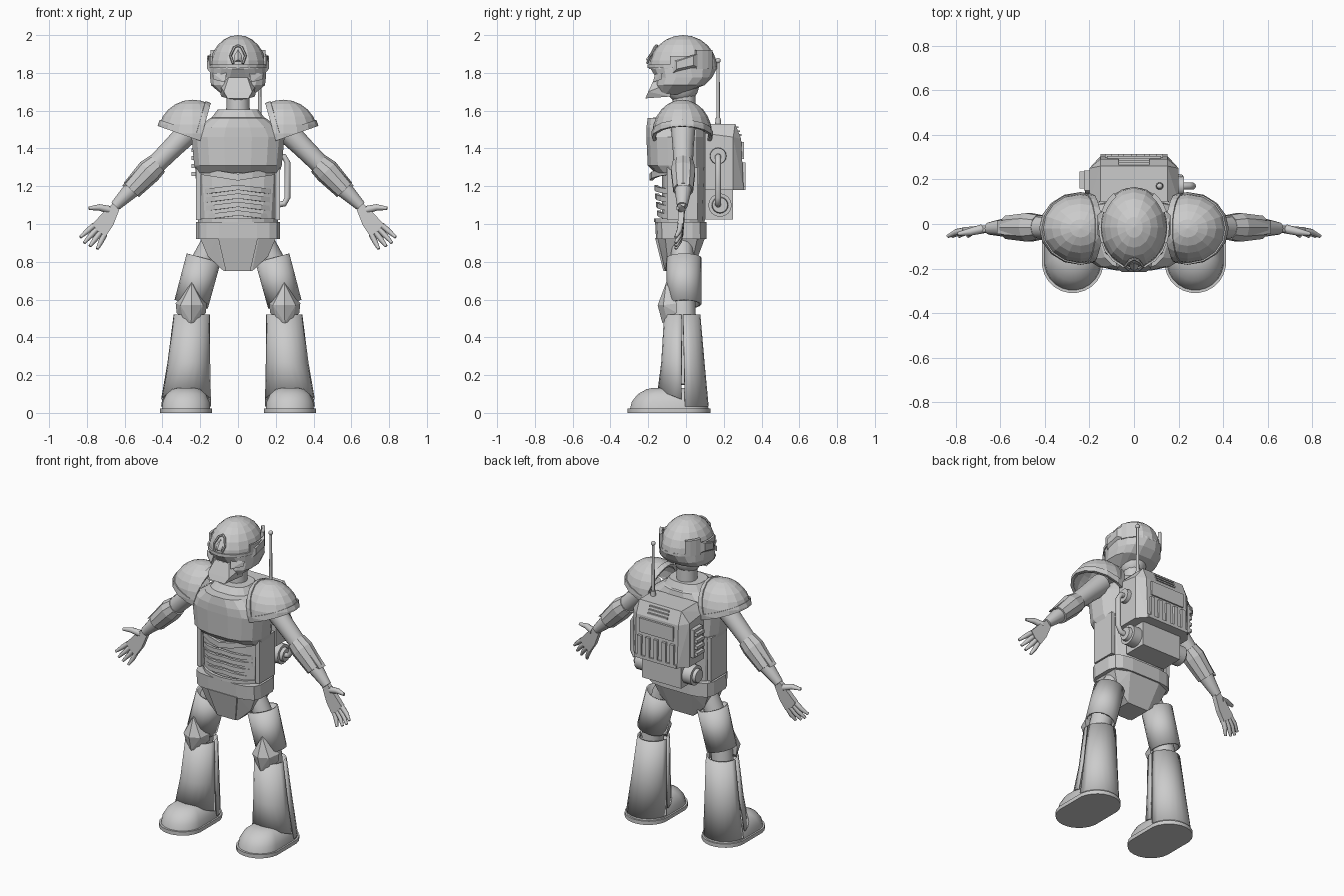
import bpy, bmesh
from math import sin, cos, pi, radians
from mathutils import Vector, Matrix

if "Cube" in bpy.data.objects:
    bpy.data.objects.remove(bpy.data.objects["Cube"])

grey = bpy.data.materials.new("plain grey")
grey.use_nodes = True
grey.diffuse_color = (0.6, 0.6, 0.6, 1)
grey.node_tree.nodes["Principled BSDF"].inputs["Base Color"].default_value = (0.6, 0.6, 0.6, 1)


def finish(bm, name, smooth=0, mirror=False, thick=0):
    """Turn a bmesh into a named object, optionally smooth, mirrored, thickened."""
    bmesh.ops.recalc_face_normals(bm, faces=bm.faces)
    me = bpy.data.meshes.new(name)
    bm.to_mesh(me)
    bm.free()
    me.materials.append(grey)
    ob = bpy.data.objects.new(name, me)
    bpy.context.collection.objects.link(ob)
    if thick:
        ob.modifiers.new("thickness", "SOLIDIFY").thickness = thick
    if mirror:
        ob.modifiers.new("mirror", "MIRROR")
    if smooth:
        bpy.ops.object.select_all(action="DESELECT")
        ob.select_set(True)
        bpy.context.view_layer.objects.active = ob
        bpy.ops.object.shade_smooth_by_angle(angle=radians(smooth))
    return ob


def loft(name, rings, closed=True, caps=True, **kw):
    bm = bmesh.new()
    rows = [[bm.verts.new(p) for p in r] for r in rings]
    n = len(rows[0])
    for a, b in zip(rows, rows[1:]):
        for i in range(n if closed else n - 1):
            j = (i + 1) % n
            bm.faces.new((a[i], a[j], b[j], b[i]))
    if caps and closed:
        bm.faces.new(rows[0])
        bm.faces.new(rows[-1])
    return finish(bm, name, **kw)


def tube(name, pts, radii, n=12, caps=True, **kw):
    """Round tube through points, one radius per point."""
    pts = [Vector(p) for p in pts]
    rings = []
    for i, (p, r) in enumerate(zip(pts, radii)):
        d = (pts[min(i + 1, len(pts) - 1)] - pts[max(i - 1, 0)]).normalized()
        u = d.cross((0, 1, 0) if abs(d.y) < 0.9 else (1, 0, 0)).normalized()
        v = d.cross(u)
        rings.append([p + r * (u * cos(2 * pi * k / n) + v * sin(2 * pi * k / n)) for k in range(n)])
    return loft(name, rings, caps=caps, **kw)


def oval(z, rx, yf, yb, n=16, p=0.75, x=0):
    """Squarish horizontal ring between yf and yb."""
    def s(t):
        return abs(t) ** p * (1 if t > 0 else -1)
    angles = [2 * pi * (k + 0.5) / n for k in range(n)]
    return [(x + rx * s(cos(a)), (yf + yb) / 2 + (yb - yf) / 2 * s(sin(a)), z) for a in angles]


def hull(name, pts, both=False, **kw):
    """Convex solid; both=True also adds each point reflected in x."""
    bm = bmesh.new()
    for x, y, z in pts:
        for sx in ((1, -1) if both and x else (1,)):
            bm.verts.new((sx * x, y, z))
    bmesh.ops.convex_hull(bm, input=bm.verts)
    bmesh.ops.dissolve_limit(bm, angle_limit=0.02, verts=bm.verts, edges=bm.edges)
    return finish(bm, name, **kw)


def box(name, x0, x1, y0, y1, z0, z1, **kw):
    return hull(name, [(x, y, z) for x in (x0, x1) for y in (y0, y1) for z in (z0, z1)], **kw)


def ball(name, c, r, cut=None, u=16, v=12, **kw):
    """Ellipsoid, trimmed by (point, removed direction) planes."""
    bm = bmesh.new()
    bmesh.ops.create_uvsphere(bm, u_segments=u, v_segments=v, radius=1,
                              matrix=Matrix.Translation(c) @ Matrix.Diagonal((*r, 1)))
    for co, no in cut or []:
        geom = bm.verts[:] + bm.edges[:] + bm.faces[:]
        bmesh.ops.bisect_plane(bm, geom=geom, plane_co=co, plane_no=no, clear_outer=True)
    return finish(bm, name, **kw)


def band(name, z0, z1, rx, ry, cy, t, a0, a1, drop=0, steps=8, **kw):
    """Curved strip around the body; angle 0 is the front."""
    rings = []
    for k in range(steps + 1):
        a = radians(a0 + (a1 - a0) * k / steps)
        d = drop * abs(sin(a))
        rings.append([((rx + e) * sin(a), cy - (ry + e) * cos(a), z - d)
                      for e, z in ((0, z0), (t, z0), (t, z1), (0, z1))])
    return loft(name, rings, **kw)


# Head and helmet
ball("head", (0, -.02, 1.74), (.085, .09, .1), smooth=30)
tube("neck", [(0, -.01, 1.52), (0, -.01, 1.69)], [.065, .06], smooth=40)
ball("helmet_dome", (0, -.015, 1.82), (.152, .182, .18), [((0, 0, 1.82), (0, 0, -1))])
loft("helmet_lower", [oval(1.835, .152, -.195, .165, p=.95), oval(1.82, .152, -.19, .165, p=.95),
                      oval(1.775, .15, -.16, .14), oval(1.735, .145, -.165, .1),
                      oval(1.685, .085, -.15, -.03)])
band("helmet_brow", 1.825, 1.845, .15, .18, -.015, .009, -75, 75)
hull("helmet_muzzle", [(.05, -.165, 1.775), (.075, -.2, 1.70), (.055, -.215, 1.665),
                       (.1, -.1, 1.74), (.09, -.08, 1.675)], both=True)
hull("eye_visor", [(.06, -.163, 1.80), (.135, -.125, 1.8), (.13, -.13, 1.765), (.07, -.175, 1.75),
                   (.07, -.13, 1.77)], mirror=True)
band("helmet_strap", 1.84, 1.89, .147, .177, -.015, .012, 68, 112, steps=4, mirror=True)
band("helmet_rear_guard", 1.82, 1.92, .138, .168, -.015, .02, 112, 145, steps=3, mirror=True)
hull("ear_block", [(.145, y, z) for y, z in ((-.07, 1.8), (.06, 1.83), (.06, 1.9), (-.07, 1.87))]
     + [(.163, y, z) for y, z in ((-.05, 1.82), (.04, 1.84), (.04, 1.89), (-.05, 1.86))], mirror=True)
tube("badge_arch", [(.025, -.205, 1.85), (.04, -.19, 1.89), (.02, -.165, 1.935), (0, -.155, 1.945)],
     [.007] * 4, n=6, mirror=True)
hull("badge_gem", [(.018, -.2, 1.86), (.022, -.185, 1.89), (0, -.175, 1.925), (0, -.213, 1.87),
                   (.01, -.17, 1.86)], both=True)

# Torso, belt and pelvis
loft("abdomen", [oval(.99, .2, -.13, .1), oval(1.3, .22, -.13, .11)])
loft("chest", [oval(1.27, .222, -.165, .11), oval(1.31, .235, -.205, .11), oval(1.46, .25, -.212, .11),
               oval(1.51, .22, -.212, .11), oval(1.56, .15, -.205, .1), oval(1.565, .14, -.15, .09),
               oval(1.605, .11, -.12, .07)])
band("rib_frame_top", 1.23, 1.265, .205, .165, -.01, .018, -80, 80, drop=-.035)
for i in range(4):
    band("rib_slat_%d" % (i + 1), 1.18 - i * .045, 1.207 - i * .045, .19, .145 - i * .005, -.005, .018,
         -72, 72, drop=.025)
band("rib_frame_bottom", 1.01, 1.03, .195, .14, -.01, .02, -80, 80)
box("rib_frame_side", .195, .222, -.1, .06, 1.02, 1.3, mirror=True)
loft("belt", [oval(.92, .225, -.16, .11, p=.5), oval(1.01, .225, -.165, .11, p=.5)])
hull("pelvis", [(.2, -.11, .925), (.11, -.15, .925), (.2, .06, .925), (.11, .1, .925), (.16, -.1, .83),
                (.16, .04, .83), (.075, -.11, .75), (.075, .035, .75)], both=True)
hull("pelvis_plate", [(.105, -.163, .925), (.065, -.12, .752), (.1, -.13, .925), (.06, -.1, .752)], both=True)

# Shoulder pads with raised rims
low, side = Vector((.2, -.02, 1.44)), Vector((.96, 0, .27))
down = Vector((.33, 0, -.94))
cuts = [(low, down), (low, -side)]
for name, size, extra in (("shoulder_pad", 1, []),
                          ("shoulder_lower_rim", 1.04, [(low - down * .035, -down)]),
                          ("shoulder_inner_rim", 1.04, [(low + side * .03, side)])):
    ball(name, (.24, -.02, 1.48), (.183 * size, .157 * size, .178 * size), cuts + extra,
         mirror=True, thick=.012)

# Arms and bracers
arm_y = -.015
tube("arm", [(.24, arm_y, 1.51), (.34, arm_y, 1.41), (.46, arm_y, 1.29), (.56, arm_y, 1.185),
             (.65, -.02, 1.095)], [.065, .056, .05, .046, .028], mirror=True, smooth=40)
tube("bracer", [(.425, arm_y, 1.32), (.47, arm_y, 1.28), (.565, arm_y, 1.18)], [.058, .067, .055],
     n=10, mirror=True)
hull("bracer_plate", [(.46, -.05, 1.335), (.46, .02, 1.335), (.505, -.05, 1.32), (.505, .02, 1.32),
                      (.615, -.045, 1.2), (.615, .015, 1.2), (.58, -.04, 1.2), (.58, .01, 1.2)], mirror=True)

# Hands
hull("palm", [(x, y + e, z) for x, y, z in ((.655, -.02, 1.115), (.625, -.02, 1.085), (.715, -.025, 1.06),
                                            (.77, -.03, 1.0), (.745, -.03, .965), (.7, -.03, .935),
                                            (.66, -.025, .995)) for e in (-.015, .015)],
     mirror=True)
fingers = (((.76, .995), (.835, .93)), ((.743, .978), (.815, .9)),
           ((.725, .96), (.785, .882)), ((.706, .945), (.745, .868)))
for i, ((bx, bz), (tx, tz)) in enumerate(fingers):
    tube("finger_%d" % (i + 1), [(bx, -.03, bz), ((bx + tx) / 2, -.036, (bz + tz) / 2), (tx, -.055, tz)],
         [.015, .014, .008], n=8, mirror=True, smooth=50)
tube("thumb", [(.68, -.022, 1.075), (.735, -.035, 1.088), (.79, -.045, 1.083)], [.021, .017, .009],
     n=8, mirror=True, smooth=50)

# Legs
tube("leg", [(.13, -.02, .91), (.18, -.02, .82), (.245, -.015, .55), (.265, -.01, .15)],
     [.06, .06, .066, .07], mirror=True, smooth=40)
tube("thigh_guard", [(.182, -.01, .82), (.248, -.01, .575)], [.093, .091], n=16, caps=False,
     mirror=True, smooth=30, thick=.01)
hull("knee_cap", [(.245, -.105, .69), (.245, -.15, .57), (.165, -.05, .58), (.33, -.05, .58),
                  (.185, -.12, .57), (.305, -.12, .57), (.17, -.05, .53), (.325, -.05, .53),
                  (.205, -.1, .49), (.29, -.1, .49), (.248, -.125, .475)], mirror=True)


def shin(name, a0, a1, levels, lift):
    """Half shell of the lower leg; lift raises the middle of its hem."""
    rings = []
    for z, x, r, y in levels:
        row = []
        for k in range(11):
            a = radians(a0 + (a1 - a0) * k / 10)
            rise = lift * abs(cos(a)) if z < .15 else 0
            row.append((x + r * sin(a), y - r * cos(a), z + rise))
        rings.append(row)
    loft(name, rings, closed=False, mirror=True, smooth=30, thick=.01)


shin("shin_front", -87, 87, ((.52, .245, .096, -.02), (.27, .26, .113, -.018), (.07, .275, .132, -.018)), .05)
shin("shin_back", 93, 267, ((.52, .245, .096, -.02), (.27, .26, .113, -.015), (.035, .275, .132, -.012)), 0)


# Feet
def sole_ring(z, r, yf, yb, n=24):
    """Stadium outline with round toe and heel."""
    angles = [2 * pi * (k + .5) / n for k in range(n)]
    return [(.275 + r * cos(a), r * sin(a) + (yb - r if sin(a) > 0 else yf + r), z) for a in angles]


loft("sole", [sole_ring(0, .138, -.31, .13), sole_ring(.024, .138, -.31, .13)], mirror=True, smooth=30)
loft("shoe", [sole_ring(.02, .128, -.298, .12), sole_ring(.06, .124, -.288, .115),
              sole_ring(.1, .105, -.255, .1), sole_ring(.125, .075, -.21, .08),
              sole_ring(.133, .04, -.17, .05)], mirror=True, smooth=40)

# Backpack
hull("pack_body", [(.2, .1, 1.18), (.2, .1, 1.48), (.2, .25, 1.18), (.2, .25, 1.46), (.15, .305, 1.18),
                   (.15, .292, 1.45), (.15, .26, 1.53), (.15, .1, 1.53)], both=True)
box("pack_screen", -.12, .12, .28, .306, 1.345, 1.435)
for i in range(5):
    box("pack_rib_%d" % (i + 1), -.13 + i * .058, -.102 + i * .058, .28, .314, 1.2, 1.325)
box("pack_base_rail", -.15, .15, .27, .314, 1.18, 1.2)
for i in range(3):
    z, y = 1.467 + i * .02, .289 - i * .008
    box("pack_vent_%d" % (i + 1), -.07, .07, y - .02, y + .004, z, z + .009)
box("pack_tray", -.14, .14, .1, .25, 1.025, 1.18)
tube("pack_roll", [(-.2, .18, 1.1), (.2, .18, 1.1)], [.062, .062], n=16, smooth=40)
for s in (-1, 1):
    tube("roll_end_cap", [(s * .195, .18, 1.1), (s * .22, .18, 1.1)], [.045, .04], n=16, smooth=40)
    box("roll_strap", s * .1 - .02, s * .1 + .02, .115, .248, 1.03, 1.168)

# Hose on the left, vent stack on the right, antenna
tube("hose_socket", [(.19, .17, 1.36), (.225, .17, 1.36)], [.045, .042], n=16, smooth=40)
tube("hose", [(.2, .17, 1.36), (.245, .17, 1.355), (.262, .17, 1.325), (.262, .17, 1.14),
              (.245, .17, 1.108), (.2, .17, 1.1)], [.016] * 6, n=10, smooth=50)
box("side_vent", -.225, -.19, .15, .24, 1.24, 1.42)
for i in range(4):
    box("side_vent_fin_%d" % (i + 1), -.245, -.22, .16, .235, 1.255 + i * .042, 1.275 + i * .042)
tube("antenna_base", [(.115, .17, 1.52), (.115, .17, 1.56)], [.018, .014], n=10, smooth=40)
tube("antenna", [(.115, .17, 1.54), (.115, .17, 1.86)], [.01, .008], n=8, smooth=50)
ball("antenna_tip", (.115, .17, 1.865), (.014, .014, .014), u=10, v=8, smooth=50)
